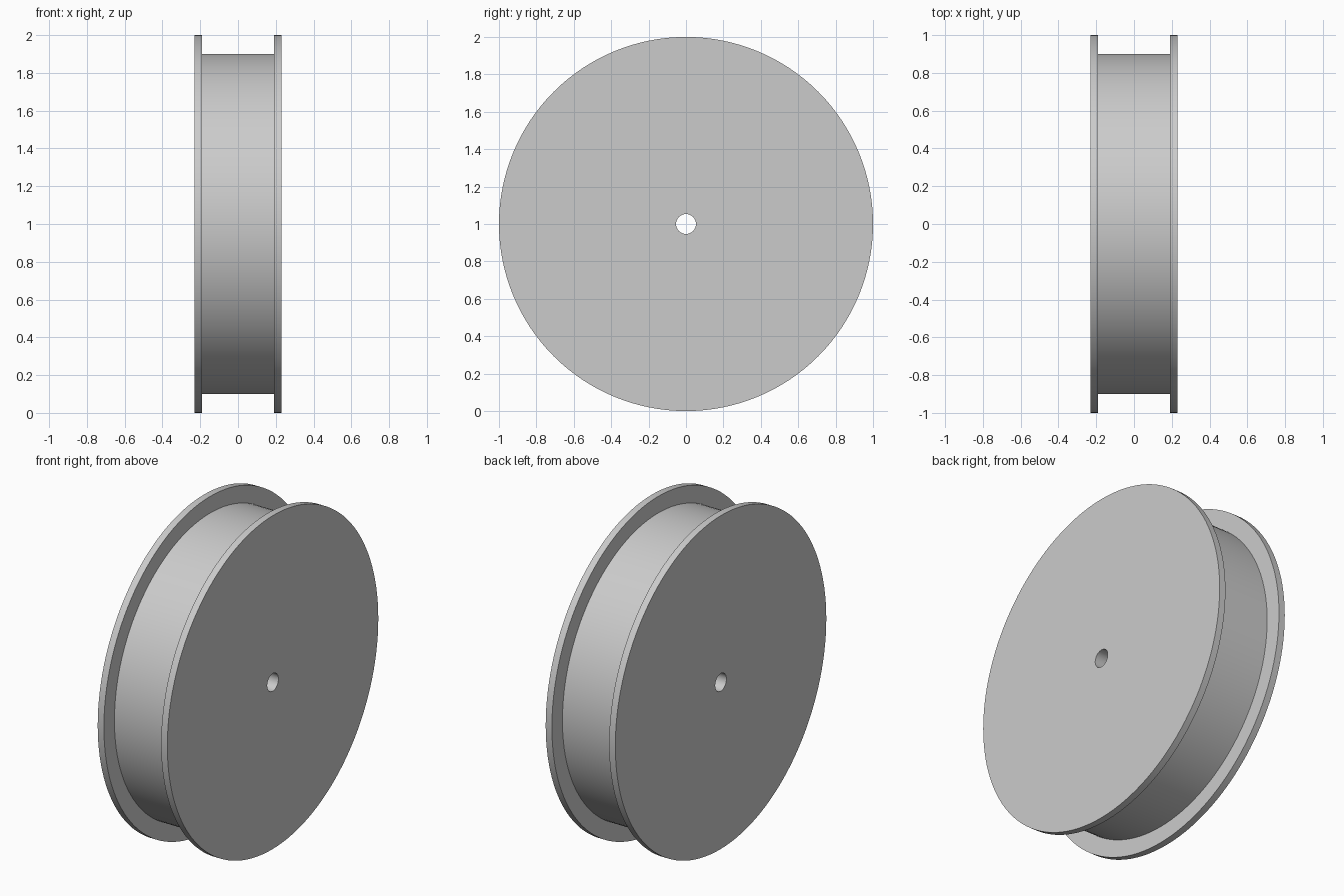
import bpy
import bmesh
import math
from mathutils import Vector

cube = bpy.data.objects.get("Cube")
if cube:
    bpy.data.objects.remove(cube, do_unlink=True)

SEGMENTS = 128
FLANGE_R, DRUM_R, BORE_R = 1.0, 0.9, 0.053
OUTER_X, INNER_X = 0.231, 0.19
CENTRE = Vector((0, 0, 1))

# Plain grey
grey = bpy.data.materials.new("plain_grey")
grey.use_nodes = True
colour = (0.6, 0.6, 0.6, 1)
grey.diffuse_color = colour
grey.node_tree.nodes["Principled BSDF"].inputs["Base Color"].default_value = colour

# Half section of the spool, mirrored to give a closed outline (x, radius)
half = [(OUTER_X, BORE_R), (OUTER_X, FLANGE_R), (INNER_X, FLANGE_R), (INNER_X, DRUM_R)]
outline = half + [(-x, r) for x, r in reversed(half)]

# Turn the outline about the axle
bm = bmesh.new()
verts = [bm.verts.new(CENTRE + Vector((x, 0, r))) for x, r in outline]
edges = [bm.edges.new((v, verts[i - 1])) for i, v in enumerate(verts)]
bmesh.ops.spin(bm, geom=verts + edges, cent=CENTRE, axis=(1, 0, 0),
               angle=math.tau, steps=SEGMENTS, use_merge=True)
bmesh.ops.remove_doubles(bm, verts=bm.verts, dist=0.0001)
bmesh.ops.recalc_face_normals(bm, faces=bm.faces)

mesh = bpy.data.meshes.new("flanged_spool")
bm.to_mesh(mesh)
bm.free()
mesh.materials.append(grey)
spool = bpy.data.objects.new("flanged_spool", mesh)
bpy.context.collection.objects.link(spool)

# Smooth round walls, sharp rims
bpy.ops.object.select_all(action="DESELECT")
spool.select_set(True)
bpy.context.view_layer.objects.active = spool
bpy.ops.object.shade_smooth_by_angle(angle=math.radians(30))
